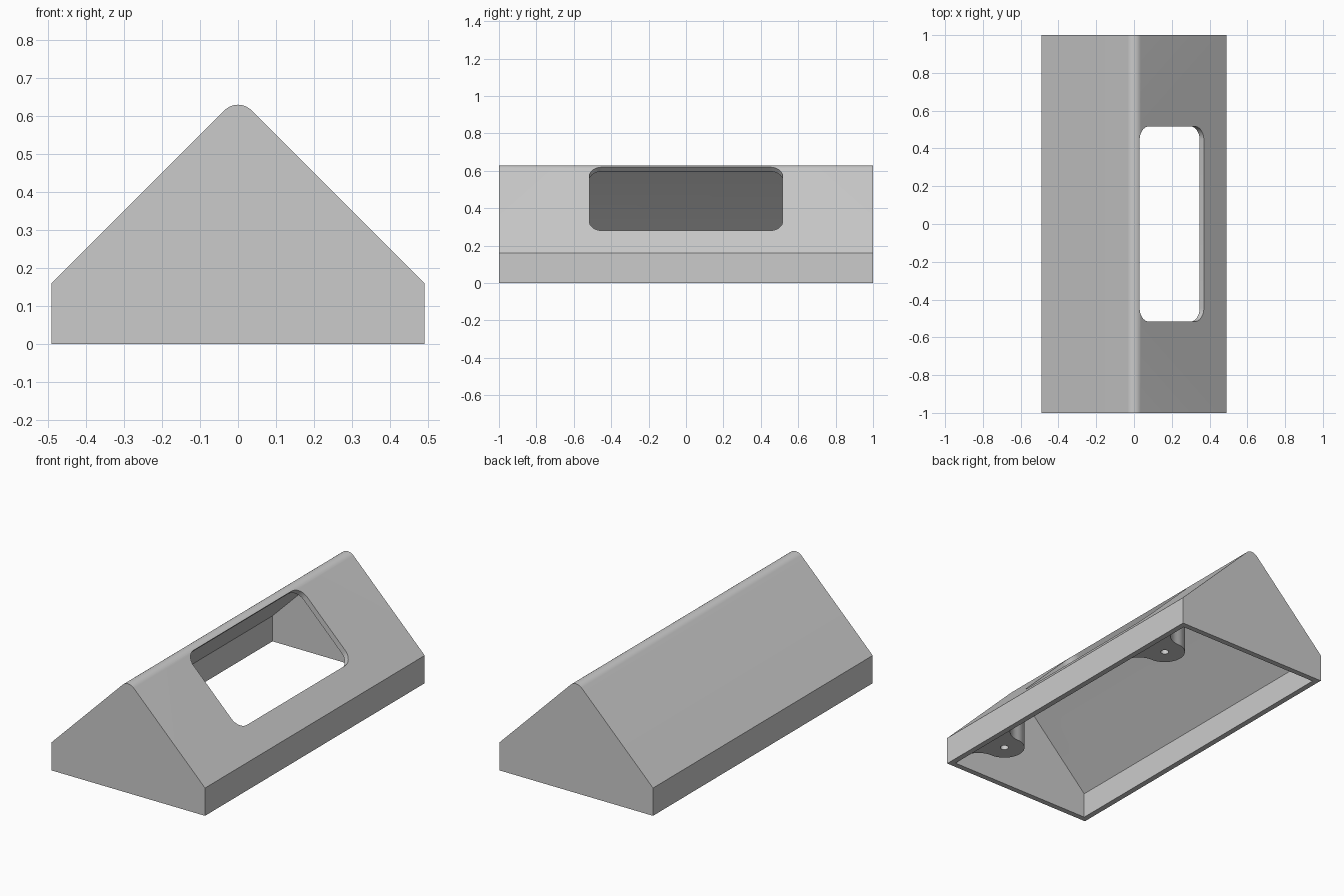
import bpy, bmesh
from math import sin, cos, pi, sqrt
from mathutils import Matrix

if "Cube" in bpy.data.objects:
    bpy.data.objects.remove(bpy.data.objects["Cube"])

WALL = 0.032          # shell thickness
HALF_W, APEX = 0.49, 0.65
RIDGE_R = 0.05
BOSS_X, BOSS_Y, BOSS_R = 0.352, 0.68, 0.11
S = sqrt(0.5)


def arc(cx, cy, r, start, end, n=12):
    """Points on a circular arc, angles in units of pi."""
    return [(cx + r * cos(pi * (start + (end - start) * i / n)),
             cy + r * sin(pi * (start + (end - start) * i / n))) for i in range(n + 1)]


def prism(name, outline, lo, hi, matrix=Matrix()):
    """Extrude a flat outline along its local z, then place it."""
    bm = bmesh.new()
    face = bm.faces.new([bm.verts.new((u, v, lo)) for u, v in outline])
    top = bmesh.ops.extrude_face_region(bm, geom=[face])["geom"]
    bmesh.ops.translate(bm, vec=(0, 0, hi - lo),
                        verts=[g for g in top if isinstance(g, bmesh.types.BMVert)])
    bm.transform(matrix)
    bmesh.ops.recalc_face_normals(bm, faces=bm.faces[:])
    mesh = bpy.data.meshes.new(name)
    bm.to_mesh(mesh)
    bm.free()
    obj = bpy.data.objects.new(name, mesh)
    bpy.context.collection.objects.link(obj)
    return obj


def cut(target, cutter):
    """Subtract the cutter from the target and discard it."""
    cutter.hide_render = True
    mod = target.modifiers.new("cut", 'BOOLEAN')
    mod.operation, mod.solver, mod.object = 'DIFFERENCE', 'EXACT', cutter
    bpy.context.view_layer.objects.active = target
    bpy.ops.object.modifier_apply(modifier=mod.name)
    bpy.data.objects.remove(cutter)


def gable(inset, base):
    """House-shaped section with a rounded ridge, inset from the outside."""
    w = HALF_W - inset
    eave = APEX - inset * sqrt(2) - w
    ridge = arc(0, APEX - RIDGE_R * sqrt(2), RIDGE_R - inset, 0.25, 0.75)
    return [(-w, base), (w, base), (w, eave)] + ridge + [(-w, eave)]


# Outer housing and inner cavity
along_y = Matrix.Rotation(pi / 2, 4, 'X')
housing = prism("housing", gable(0, 0), -1, 1, along_y)
cavity = prism("cavity", gable(WALL, -0.1), WALL - 1, 1 - WALL, along_y)

# Screw bosses blended into the side walls, left standing in the cavity
flare = 2 * BOSS_R
boss = (arc(0, flare, BOSS_R, 0, -0.5) + arc(0, 0, BOSS_R, 0.5, 1.5, 24)[1:-1]
        + arc(0, -flare, BOSS_R, 0.5, 0))
boss += [(BOSS_R + 0.02, -flare), (BOSS_R + 0.02, flare)]
corners = [(sx, sy) for sx in (-1, 1) for sy in (-1, 1)]
for sx, sy in corners:
    place = Matrix.Translation((sx * BOSS_X, sy * BOSS_Y, 0)) @ Matrix.Diagonal((sx, 1, 1, 1))
    cut(cavity, prism("boss", boss, 0.01, 0.8, place))
cut(housing, cavity)

# Screw holes
for sx, sy in corners:
    hole = arc(sx * BOSS_X, sy * BOSS_Y, 0.022, 0, 2, 24)[:-1]
    cut(housing, prism("screw_hole", hole, -0.1, 0.18))

# Rounded window through one roof slope
hu, hv, r = 0.517, 0.24, 0.07
window = (arc(hu - r, hv - r, r, 0, 0.5) + arc(r - hu, hv - r, r, 0.5, 1)
          + arc(r - hu, r - hv, r, 1, 1.5) + arc(hu - r, r - hv, r, 1.5, 2))
slope = (Matrix.Translation((0.2, 0, 0.45))
         @ Matrix(((0, -S, S), (1, 0, 0), (0, S, S))).to_4x4())
cut(housing, prism("window", window, -0.06, 0.08, slope))

# Material and shading
grey = bpy.data.materials.new("light_grey")
grey.use_nodes = True
colour = (0.6, 0.6, 0.6, 1)
grey.diffuse_color = colour
next(n for n in grey.node_tree.nodes
     if n.type == 'BSDF_PRINCIPLED').inputs["Base Color"].default_value = colour
housing.data.materials.clear()
housing.data.materials.append(grey)
for poly in housing.data.polygons:
    poly.material_index = 0
bpy.ops.object.select_all(action='DESELECT')
housing.select_set(True)
bpy.context.view_layer.objects.active = housing
bpy.ops.object.shade_smooth_by_angle()
